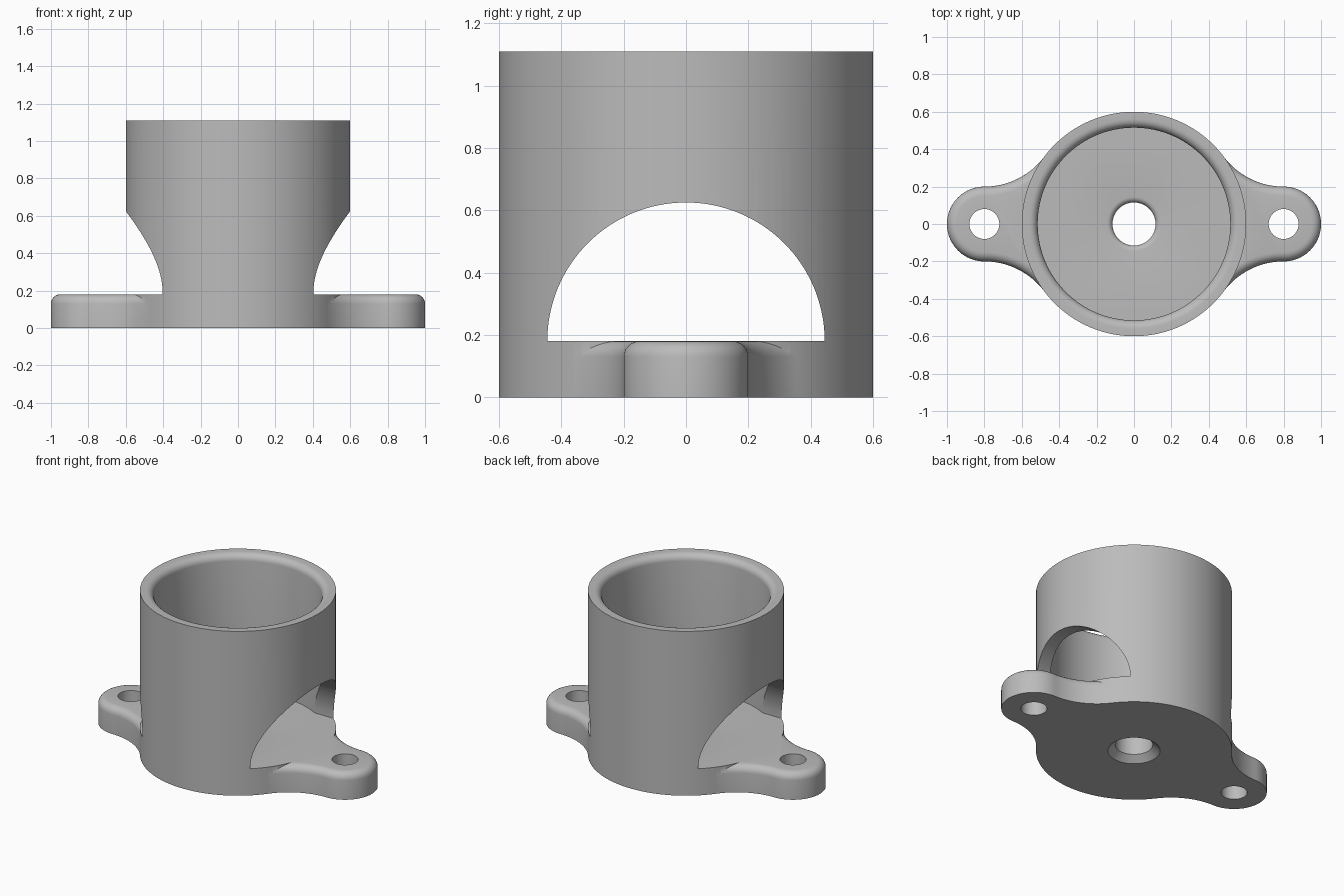
import bpy, bmesh
from math import sin, cos, pi, atan2

cube = bpy.data.objects.get("Cube")
if cube:
    bpy.data.objects.remove(cube, do_unlink=True)

FLOOR, HEIGHT = 0.18, 1.11
OUTER, INNER, RIM = 0.6, 0.515, 0.045

grey = bpy.data.materials.new("plain grey")
grey.use_nodes = True
grey.diffuse_color = (0.5, 0.5, 0.5, 1)
grey.node_tree.nodes["Principled BSDF"].inputs["Base Color"].default_value = (0.5, 0.5, 0.5, 1)


def arc(cx, cy, r, a0, a1, n):
    """Points on a circular arc from angle a0 to a1."""
    angles = [a0 + (a1 - a0) * i / n for i in range(n + 1)]
    return [(cx + r * cos(a), cy + r * sin(a)) for a in angles]


def skin(name, rings, closed=False):
    """Solid through a stack of equal rings, either capped or joined end to end."""
    bm = bmesh.new()
    loops = [[bm.verts.new(p) for p in ring] for ring in rings]
    pairs = list(zip(loops, loops[1:]))
    if closed:
        pairs.append((loops[-1], loops[0]))
    else:
        bm.faces.new(loops[0])
        bm.faces.new(loops[-1])
    for a, b in pairs:
        for i in range(len(a)):
            j = (i + 1) % len(a)
            bm.faces.new((a[i], a[j], b[j], b[i]))
    bmesh.ops.recalc_face_normals(bm, faces=bm.faces)
    mesh = bpy.data.meshes.new(name)
    bm.to_mesh(mesh)
    bm.free()
    mesh.materials.append(grey)
    obj = bpy.data.objects.new(name, mesh)
    bpy.context.collection.objects.link(obj)
    return obj


def combine(target, tool, operation):
    """Apply a boolean and discard the tool."""
    bpy.context.view_layer.objects.active = target
    mod = target.modifiers.new(operation, "BOOLEAN")
    mod.operation, mod.solver, mod.object = operation, "EXACT", tool
    bpy.ops.object.modifier_apply(modifier=mod.name)
    bpy.data.objects.remove(tool, do_unlink=True)


# Cup: turned profile with rounded inner rim and a drain hole countersunk below
profile = [(0.16, 0), (OUTER, 0), (OUTER, HEIGHT)]
profile += arc(INNER + RIM, HEIGHT - RIM, RIM, pi / 2, pi, 6)
profile += [(INNER, FLOOR)]
profile += arc(0.145, FLOOR - 0.03, 0.03, pi / 2, pi, 5)
profile += [(0.115, 0.04)]
turns = [2 * pi * i / 128 for i in range(128)]
cup = skin("cup_with_mounting_ears",
           [[(r * cos(t), r * sin(t), z) for t in turns] for r, z in profile], True)

# Arched opening through both sides
arch = arc(0, FLOOR, 0.445, 0, pi, 64)
combine(cup, skin("arch_cutter", [[(x, y, z) for y, z in arch] for x in (-0.8, 0.8)]),
        "DIFFERENCE")


def ear_outline(d):
    """Ear outline shrunk by d: flowing flanks and a round tip."""
    flank = arc(0.8, 0.6, 0.4 + d, pi + atan2(0.6, 0.8), 1.5 * pi, 20)
    tip = arc(0.8, 0, 0.2 - d, pi / 2, -pi / 2, 40)
    half = [(0.4, 0.27)] + flank[:-1]
    return half + tip + [(x, -y) for x, y in reversed(half)]


# Mounting ears with rounded top edges and screw holes
layers = [(0, 0)] + [(0.05 * (1 - cos(a)), FLOOR - 0.05 + 0.05 * sin(a))
                     for a in (pi / 2 * i / 6 for i in range(7))]
for side, label in ((1, "left"), (-1, "right")):
    ear = skin(label + "_ear",
               [[(side * x, y, z) for x, y in ear_outline(d)] for d, z in layers])
    combine(cup, ear, "UNION")
    hole = arc(side * 0.8, 0, 0.08, 0, 2 * pi, 48)[:-1]
    combine(cup, skin(label + "_hole_cutter",
                      [[(x, y, z) for x, y in hole] for z in (-0.1, 0.4)]), "DIFFERENCE")

bpy.ops.object.select_all(action="DESELECT")
cup.select_set(True)
bpy.context.view_layer.objects.active = cup
bpy.ops.object.shade_smooth_by_angle(angle=pi / 6)
